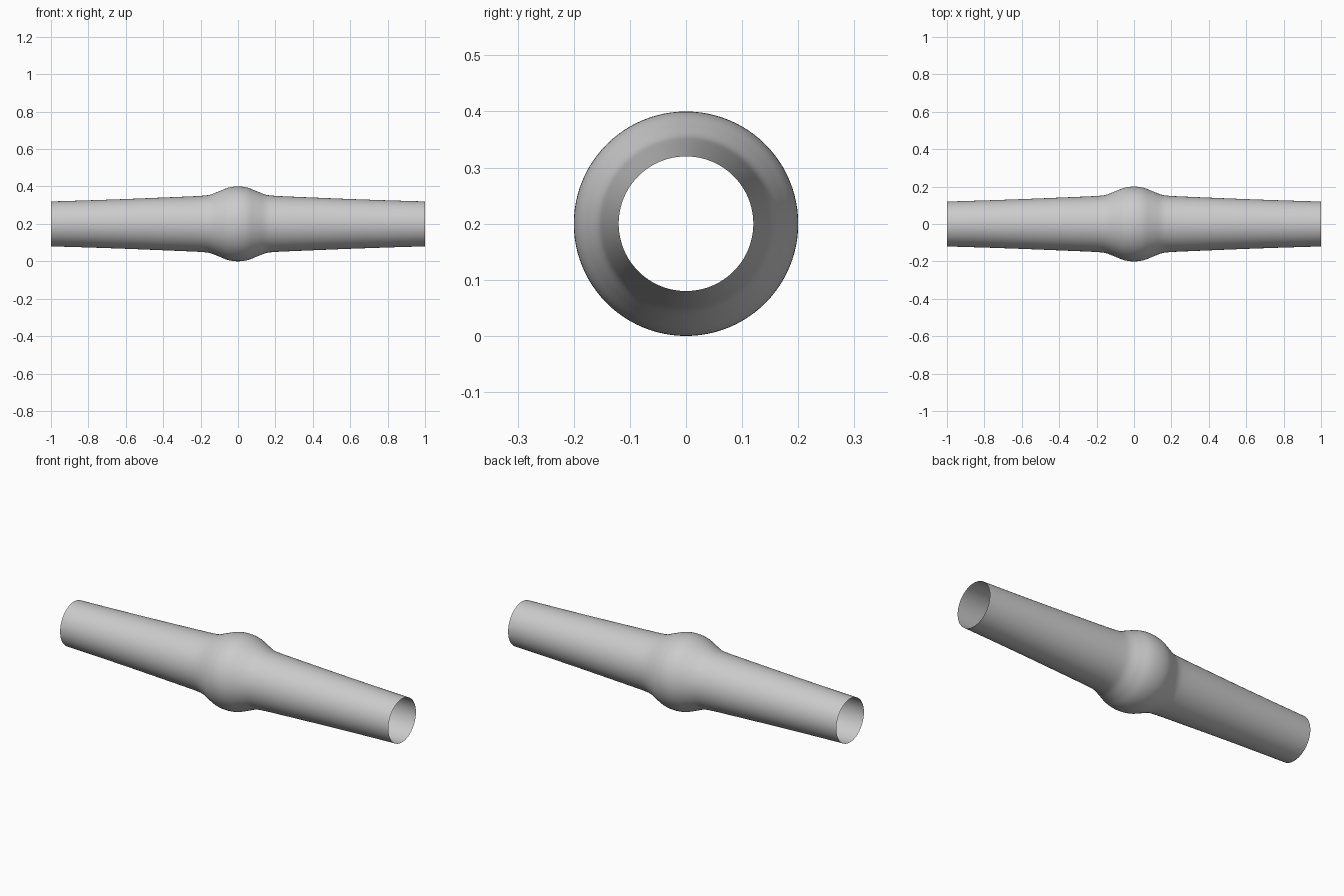
import bpy, bmesh, math

if "Cube" in bpy.data.objects:
    bpy.data.objects.remove(bpy.data.objects["Cube"])

SEG = 96
AXIS_Z = 0.2


def interpolate(points, steps):
    """Catmull-Rom curve through (x, radius) points."""
    out = []
    for i in range(len(points) - 1):
        p0, p1 = points[max(i - 1, 0)], points[i]
        p2, p3 = points[i + 1], points[min(i + 2, len(points) - 1)]
        for s in range(steps):
            t = s / steps
            x = p1[0] + (p2[0] - p1[0]) * t
            m1 = (p2[1] - p0[1]) / (p2[0] - p0[0])
            m2 = (p3[1] - p1[1]) / (p3[0] - p1[0])
            d = p2[0] - p1[0]
            r = ((2*t**3 - 3*t**2 + 1) * p1[1] + (t**3 - 2*t**2 + t) * d * m1
                 + (3*t**2 - 2*t**3) * p2[1] + (t**3 - t**2) * d * m2)
            out.append((x, r))
    return out + [points[-1]]


def lathe(name, profile):
    """Open single-walled surface turned around the x axis."""
    bm = bmesh.new()
    rings = []
    for x, r in profile:
        rings.append([bm.verts.new((x, r * math.cos(2 * math.pi * k / SEG),
                                    r * math.sin(2 * math.pi * k / SEG)))
                      for k in range(SEG)])
    for a, b in zip(rings, rings[1:]):
        for k in range(SEG):
            n = (k + 1) % SEG
            bm.faces.new((a[k], b[k], b[n], a[n])[::-1])
    for f in bm.faces:
        f.smooth = True
        # normals face away from the axis
        c = f.calc_center_median()
        f.normal_update()
        if f.normal.y * c.y + f.normal.z * c.z < 0:
            f.normal_flip()
    me = bpy.data.meshes.new(name)
    bm.to_mesh(me)
    bm.free()
    ob = bpy.data.objects.new(name, me)
    ob.location.z = AXIS_Z
    bpy.context.collection.objects.link(ob)
    return ob


# Swollen middle joint
half = [(0.0, 0.2), (0.05, 0.194), (0.1, 0.175), (0.15, 0.156),
        (0.2, 0.150), (0.28, 0.146)]
full = [(-x, r) for x, r in half[:0:-1]] + half
lathe("middle_bulge", interpolate(full, 5))

# Tapered open pipes on both sides
pipe = [(0.28, 0.146), (0.45, 0.139), (0.6, 0.133), (0.8, 0.126), (1.0, 0.12)]
for side, name in ((-1, "left_pipe"), (1, "right_pipe")):
    pts = sorted((side * x, r) for x, r in pipe)
    lathe(name, interpolate(pts, 4))
